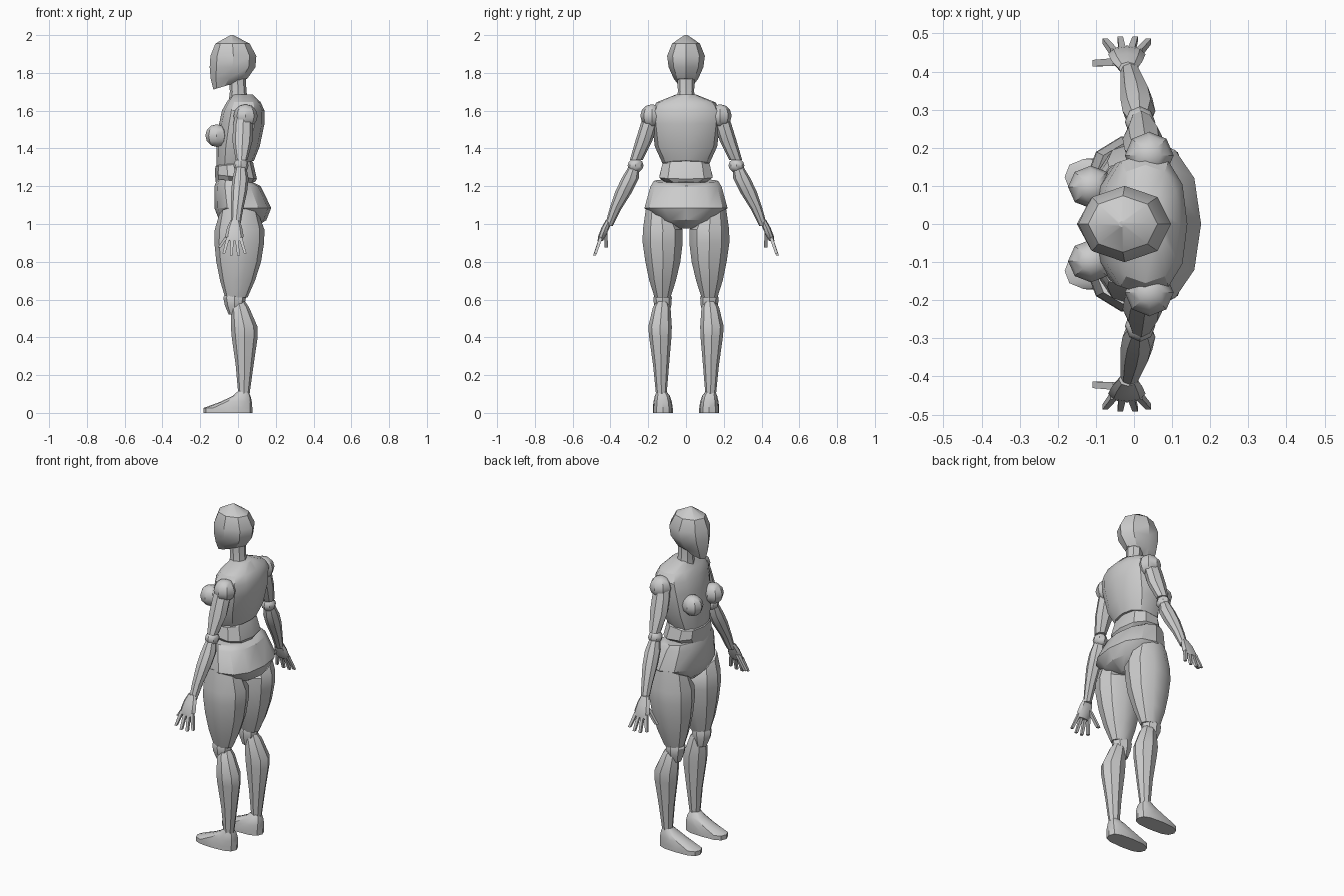
import bpy, bmesh, math
from mathutils import Vector


def finish(bm, name, mirror):
    bmesh.ops.recalc_face_normals(bm, faces=bm.faces)
    me = bpy.data.meshes.new(name)
    bm.to_mesh(me)
    bm.free()
    ob = bpy.data.objects.new(name, me)
    bpy.context.collection.objects.link(ob)
    bpy.ops.object.select_all(action='DESELECT')
    ob.select_set(True)
    bpy.context.view_layer.objects.active = ob
    bpy.ops.object.shade_smooth_by_angle(angle=math.radians(32))
    if mirror:
        m = ob.modifiers.new("mirror", 'MIRROR')
        m.use_axis = (False, True, False)
    return ob


def loft(name, sections, n=8, power=2.0, mirror=True, phase=0.0):
    """Sections are (z, x front, x back, y in, y out[, slope x, slope y])."""
    bm = bmesh.new()
    rings = []
    for s in sections:
        z, x0, x1, y0, y1 = s[:5]
        sx, sy = s[5:7] if len(s) > 5 else (0, 0)
        ring = []
        for i in range(n):
            a = 2 * math.pi * (i + phase) / n
            c, d = math.cos(a), math.sin(a)
            dx = math.copysign(abs(c) ** (2 / power), c) * (x1 - x0) / 2
            dy = math.copysign(abs(d) ** (2 / power), d) * (y1 - y0) / 2
            ring.append(bm.verts.new(((x0 + x1) / 2 + dx, (y0 + y1) / 2 + dy,
                                      z + sx * dx + sy * dy)))
        rings.append(ring)
    for a, b in zip(rings, rings[1:]):
        for i in range(n):
            j = (i + 1) % n
            bm.faces.new((a[i], a[j], b[j], b[i]))
    bm.faces.new(rings[0])
    bm.faces.new(rings[-1])
    return finish(bm, name, mirror)


def trunk(name, sections, **kw):
    full = [(z, a, b, -w, w) + tuple(t) for z, a, b, w, *t in sections]
    return loft(name, full, mirror=False, **kw)


def ball(name, centre, radii, u=8, v=6):
    bm = bmesh.new()
    bmesh.ops.create_uvsphere(bm, u_segments=u, v_segments=v, radius=1)
    bmesh.ops.scale(bm, vec=radii, verts=bm.verts)
    bmesh.ops.translate(bm, vec=centre, verts=bm.verts)
    return finish(bm, name, True)


def rod(name, start, end, r0, r1):
    rows = [(p[2], p[0] - r, p[0] + r, p[1] - r, p[1] + r)
            for p, r in ((start, r0), (end, r1))]
    return loft(name, rows, n=4, phase=0.5)


# Head and neck
trunk("head", [(1.73, -.13, -.01, .035, .3, 0), (1.77, -.145, .05, .065),
               (1.83, -.15, .092, .092), (1.89, -.146, .097, .10),
               (1.955, -.12, .062, .074), (2.0, -.04, -.025, .008)], n=8)
trunk("neck", [(1.65, -.05, .055, .055), (1.70, -.043, .045, .043),
               (1.80, -.05, .04, .047)], n=8)

# Torso
trunk("chest", [(1.315, -.115, .085, .122, .2, 0), (1.41, -.115, .115, .165),
                (1.53, -.10, .14, .18), (1.60, -.085, .14, .185),
                (1.645, -.06, .12, .155), (1.685, -.03, .08, .055)],
      n=12, power=2.4)
trunk("waist", [(1.21, -.115, .09, .10, .12, 0), (1.25, -.122, .10, .147, -.1, 0),
                (1.315, -.12, .08, .13, .1, 0), (1.34, -.09, .07, .10)],
      n=10, power=2.5)
trunk("pelvis", [(.975, -.05, .08, .04), (1.02, -.10, .15, .155),
                 (1.085, -.125, .176, .22), (1.20, -.125, .12, .188),
                 (1.228, -.11, .085, .17, -.1, 0)], n=12, power=2.3)
ball("breast", (-.113, .097, 1.468), (.06, .056, .06))

# Arms
ball("shoulder", (.04, .18, 1.572), (.064, .062, .062))
loft("upper_arm", [(1.60, -.01, .07, .15, .215), (1.53, -.025, .08, .15, .24),
                   (1.44, -.03, .077, .178, .268), (1.34, -.012, .05, .228, .297)])
ball("elbow", (.016, .267, 1.31), (.04, .042, .038))
loft("forearm", [(1.31, -.012, .042, .245, .30), (1.24, -.03, .056, .25, .342),
                 (1.17, -.036, .048, .285, .375), (1.08, -.036, .028, .342, .405),
                 (.99, -.036, .012, .388, .43)])
loft("palm", [(1.02, -.04, .008, .392, .425), (.98, -.058, .022, .405, .448),
              (.935, -.068, .03, .425, .465), (.91, -.055, .018, .44, .468)])
for k, (root, tip) in enumerate([(-.052, -.075), (-.03, -.036), (-.008, .003), (.012, .038)]):
    lift = .012 if k in (0, 3) else 0
    rod(f"finger_{k + 1}", (root, .45, .93), (tip, .485 - lift / 2, .832 + lift),
        .013, .010)
rod("thumb", (-.045, .425, .955), (-.10, .422, .875), .014, .012)

# Legs
loft("thigh", [(1.05, -.10, .11, .045, .215, 0, .5), (.97, -.123, .14, .012, .234),
               (.90, -.125, .138, .012, .235), (.80, -.115, .122, .025, .22),
               (.70, -.095, .09, .05, .198), (.61, -.068, .05, .08, .168)], n=10)
loft("knee", [(.65, -.06, .03, .09, .155), (.61, -.078, .042, .075, .172),
              (.57, -.07, .035, .078, .17), (.522, -.05, .015, .09, .15)])
loft("shin", [(.60, -.03, .03, .10, .148), (.56, -.038, .058, .082, .175),
              (.455, -.038, .104, .075, .20), (.40, -.033, .104, .077, .195),
              (.25, -.012, .082, .09, .174), (.09, .002, .06, .103, .158)], n=8)
loft("foot", [(0, -.182, .076, .07, .176), (.026, -.182, .076, .07, .176),
              (.06, -.09, .073, .075, .172), (.09, -.028, .066, .085, .165),
              (.115, .0, .055, .105, .155)], n=12, power=2.8)
